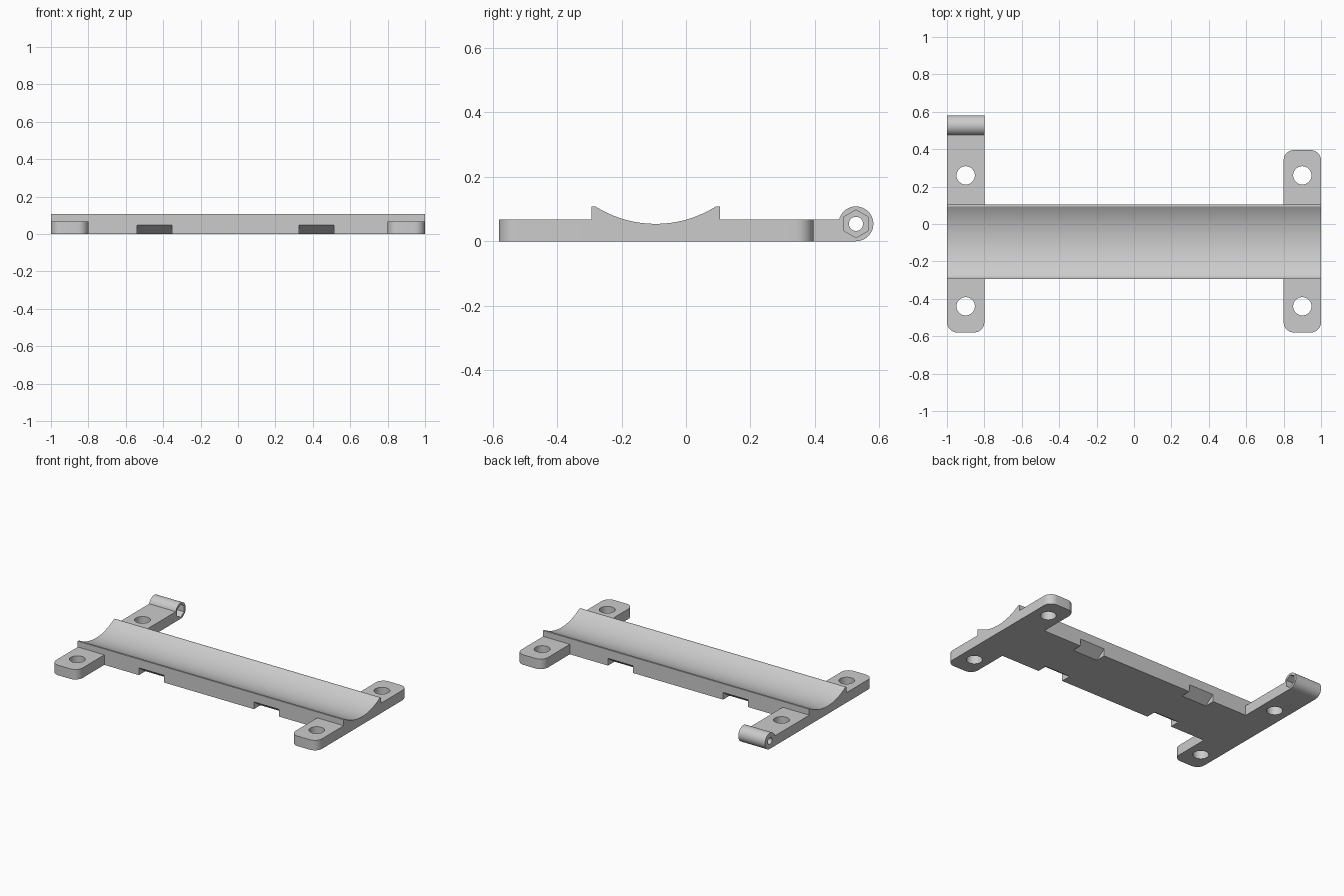
import bpy
import bmesh
from math import sin, cos, pi, radians, asin, sqrt

cube = bpy.data.objects.get("Cube")
if cube:
    bpy.data.objects.remove(cube, do_unlink=True)

grey = bpy.data.materials.new("plain grey")
grey.use_nodes = True
COLOUR = (0.6, 0.6, 0.6, 1)
grey.diffuse_color = COLOUR
grey.node_tree.nodes["Principled BSDF"].inputs["Base Color"].default_value = COLOUR

# Main sizes
ARM_W, ARM_H = 0.2, 0.068
FRONT, BACK = -0.293, 0.105          # cradle edges in y
TOP, DIP, LIP = 0.108, 0.054, 0.012  # cradle rim height, trough height, rim width
END_FRONT, END_BACK = -0.58, 0.395
HINGE_Y, HINGE_R = 0.527, 0.054


def arc(cx, cy, r, start, end, n):
    """Points on a circular arc, angles in degrees."""
    return [(cx + r * cos(radians(start + (end - start) * i / n)),
             cy + r * sin(radians(start + (end - start) * i / n))) for i in range(n + 1)]


def circle(cx, cy, r, n=48, start=0):
    return arc(cx, cy, r, start, start + 360, n)[:-1]


def extrude(name, points, axis, lo, hi):
    """Prism from a (y, z) profile along x, or from an (x, y) outline along z."""
    bm = bmesh.new()
    place = (lambda p: (lo, *p)) if axis == "x" else (lambda p: (*p, lo))
    face = bm.faces.new([bm.verts.new(place(p)) for p in points])
    moved = bmesh.ops.extrude_face_region(bm, geom=[face])["geom"]
    shift = (hi - lo, 0, 0) if axis == "x" else (0, 0, hi - lo)
    bmesh.ops.translate(bm, vec=shift,
                        verts=[g for g in moved if isinstance(g, bmesh.types.BMVert)])
    bmesh.ops.recalc_face_normals(bm, faces=bm.faces)
    mesh = bpy.data.meshes.new(name)
    bm.to_mesh(mesh)
    bm.free()
    mesh.materials.append(grey)
    obj = bpy.data.objects.new(name, mesh)
    bpy.context.collection.objects.link(obj)
    return obj


def activate(obj):
    bpy.ops.object.select_all(action="DESELECT")
    obj.select_set(True)
    bpy.context.view_layer.objects.active = obj


def cut(obj, cutter):
    mod = obj.modifiers.new("cut", "BOOLEAN")
    mod.operation, mod.solver, mod.object = "DIFFERENCE", "EXACT", cutter
    activate(obj)
    bpy.ops.object.modifier_apply(modifier=mod.name)
    bpy.data.objects.remove(cutter, do_unlink=True)


def screw_hole(obj, x, y):
    cut(obj, extrude("hole_cutter", circle(x, y, 0.049), "z", -0.1, 0.2))


# Trough-shaped cradle
mid = (FRONT + BACK) / 2
half = (BACK - FRONT) / 2 - LIP
sag = TOP - DIP
radius = (half ** 2 + sag ** 2) / (2 * sag)
spread = asin(half / radius) * 180 / pi
trough = arc(mid, DIP + radius, radius, -90 + spread, -90 - spread, 40)
cradle = extrude("cradle", [(FRONT, 0), (BACK, 0), (BACK, TOP)] + trough + [(FRONT, TOP)],
                 "x", -1, 1)

# Sloped strap notches under both long edges
for x in (-0.54, 0.325):
    for edge, out in ((FRONT, -1), (BACK, 1)):
        slope = 0.049 / 0.07
        wedge = [(edge - out * (0.07 + 0.02 / slope), -0.02),
                 (edge + out * 0.05, -0.02),
                 (edge + out * 0.05, 0.049 + 0.05 * slope)]
        cut(cradle, extrude("notch_cutter", wedge, "x", x, x + 0.188))
parts = [cradle]


# Flat mounting tabs with rounded outer corners
def tab(name, x, root, end, hole_y):
    r, w = 0.055, ARM_W / 2
    if end > root:
        corners = arc(x + w - r, end - r, r, 0, 90, 10) + arc(x - w + r, end - r, r, 90, 180, 10)
    else:
        corners = arc(x - w + r, end + r, r, 180, 270, 10) + arc(x + w - r, end + r, r, 270, 360, 10)
    side = w if end > root else -w
    obj = extrude(name, [(x - side, root), (x + side, root)] + corners, "z", 0, ARM_H)
    screw_hole(obj, x, hole_y)
    parts.append(obj)


tab("front_right_tab", -0.9, FRONT, END_FRONT, -0.44)
tab("front_left_tab", 0.9, FRONT, END_FRONT, -0.44)
tab("back_left_tab", 0.9, BACK, END_BACK, 0.26)

# Hinge arm ending in a round knuckle
join = 180 - asin((ARM_H - HINGE_R) / HINGE_R) * 180 / pi
profile = [(BACK, 0)] + arc(HINGE_Y, HINGE_R, HINGE_R, -90, join, 48) + [(BACK, ARM_H)]
hinge = extrude("hinge_arm", profile, "x", -1, -1 + ARM_W)
screw_hole(hinge, -0.9, 0.26)
cut(hinge, extrude("bore_cutter", circle(HINGE_Y, HINGE_R, 0.022, 32), "x", -1.1, -0.7))
cut(hinge, extrude("nut_cutter", circle(HINGE_Y, HINGE_R, 0.043, 6, 30), "x", -0.86, -0.7))
parts.append(hinge)

for part in parts:
    activate(part)
    bpy.ops.object.shade_smooth_by_angle(angle=radians(30))
